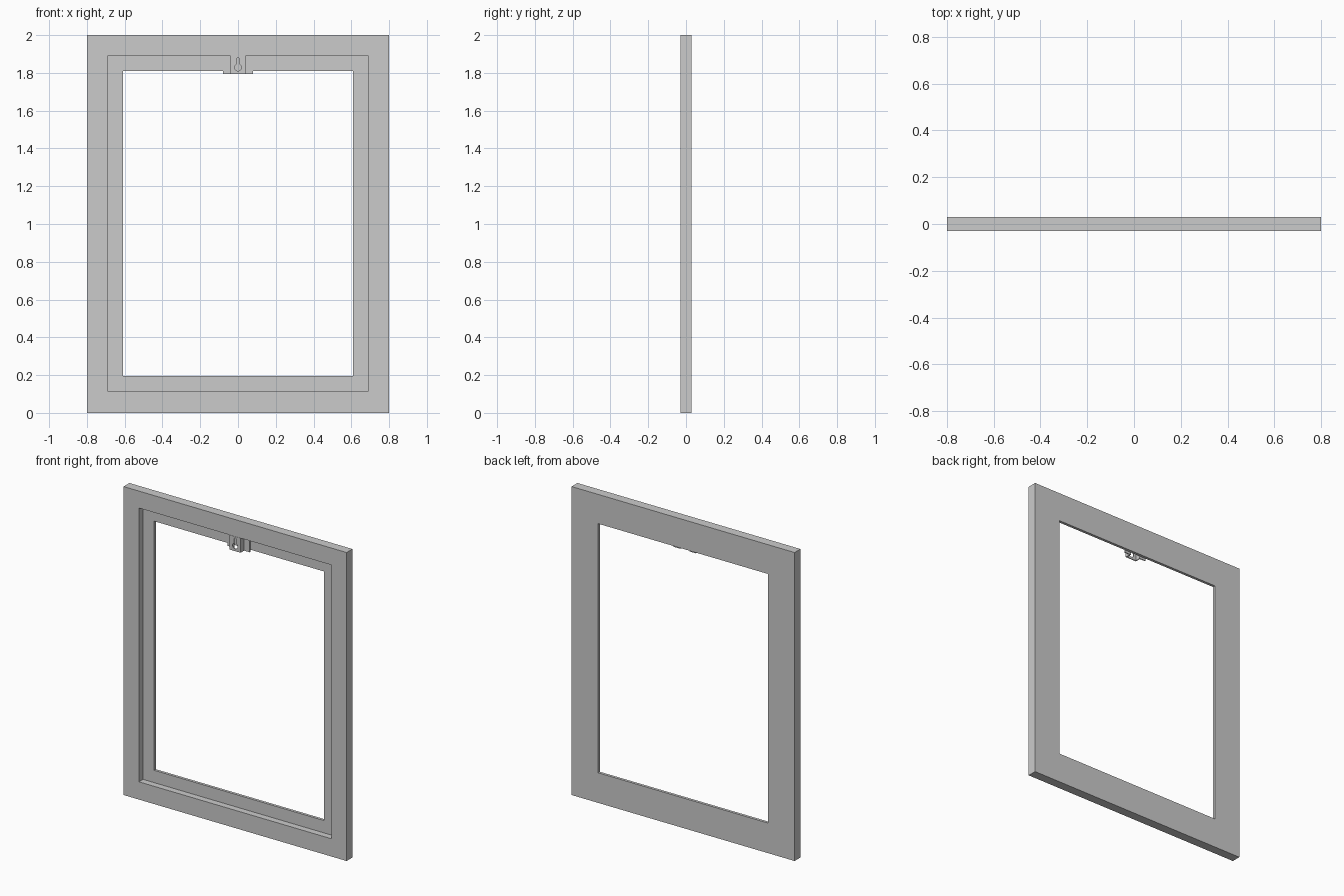
import bpy
import bmesh
from math import sin, cos, radians

if "Cube" in bpy.data.objects:
    bpy.data.objects.remove(bpy.data.objects["Cube"])


def finish(name, bm):
    bmesh.ops.recalc_face_normals(bm, faces=bm.faces)
    mesh = bpy.data.meshes.new(name)
    bm.to_mesh(mesh)
    bm.free()
    obj = bpy.data.objects.new(name, mesh)
    bpy.context.collection.objects.link(obj)
    return obj


def prism(name, points, offset):
    """Extrude a closed outline of 3D points along offset."""
    bm = bmesh.new()
    face = bm.faces.new([bm.verts.new(p) for p in points])
    ext = bmesh.ops.extrude_face_region(bm, geom=[face])
    moved = [g for g in ext["geom"] if isinstance(g, bmesh.types.BMVert)]
    bmesh.ops.translate(bm, vec=offset, verts=moved)
    return finish(name, bm)


# Frame: stepped section, each entry is (half width, bottom z, top z, y)
LIP_Y = 0.012
section = [
    (0.80, 0.0, 2.0, 0.03),
    (0.80, 0.0, 2.0, -0.03),
    (0.69, 0.115, 1.89, -0.03),
    (0.69, 0.115, 1.89, LIP_Y),
    (0.61, 0.195, 1.81, LIP_Y),
    (0.61, 0.195, 1.81, 0.03),
]
bm = bmesh.new()
rings = [[bm.verts.new(p) for p in ((-w, y, lo), (w, y, lo), (w, y, hi), (-w, y, hi))]
         for w, lo, hi, y in section]
for i, ring in enumerate(rings):
    following = rings[(i + 1) % len(rings)]
    for j in range(4):
        k = (j + 1) % 4
        bm.faces.new((ring[j], ring[k], following[k], following[j]))
finish("picture_frame", bm)

# Hanger: folded sheet with side flanges resting on the rabbet
t = 0.006
half = [(0.0, -0.03), (0.04, -0.03), (0.04, LIP_Y - t), (0.08, LIP_Y - t),
        (0.08, LIP_Y), (0.04 - t, LIP_Y), (0.04 - t, -0.03 + t), (0.0, -0.03 + t)]
outline = half[1:-1] + [(-x, y) for x, y in reversed(half[1:-1])]
hanger = prism("hanging_bracket", [(x, y, 1.795) for x, y in outline], (0, 0, 0.094))

# Keyhole: round hole with a narrow round-topped slot above
hole_r, hole_z, slot_r, slot_z = 0.018, 1.828, 0.008, 1.872
key = [(hole_r * cos(radians(a)), hole_z + hole_r * sin(radians(a)))
       for a in range(115, 426, 10)]
key += [(slot_r * cos(radians(a)), slot_z + slot_r * sin(radians(a)))
        for a in range(0, 181, 30)]
cutter = prism("keyhole_cutter", [(x, -0.05, z) for x, z in key], (0, 0.04, 0))
cutter.hide_render = True

mod = hanger.modifiers.new("keyhole", "BOOLEAN")
mod.operation = "DIFFERENCE"
mod.solver = "EXACT"
mod.object = cutter
bpy.context.view_layer.objects.active = hanger
hanger.select_set(True)
bpy.ops.object.modifier_apply(modifier=mod.name)
bpy.data.objects.remove(cutter)
